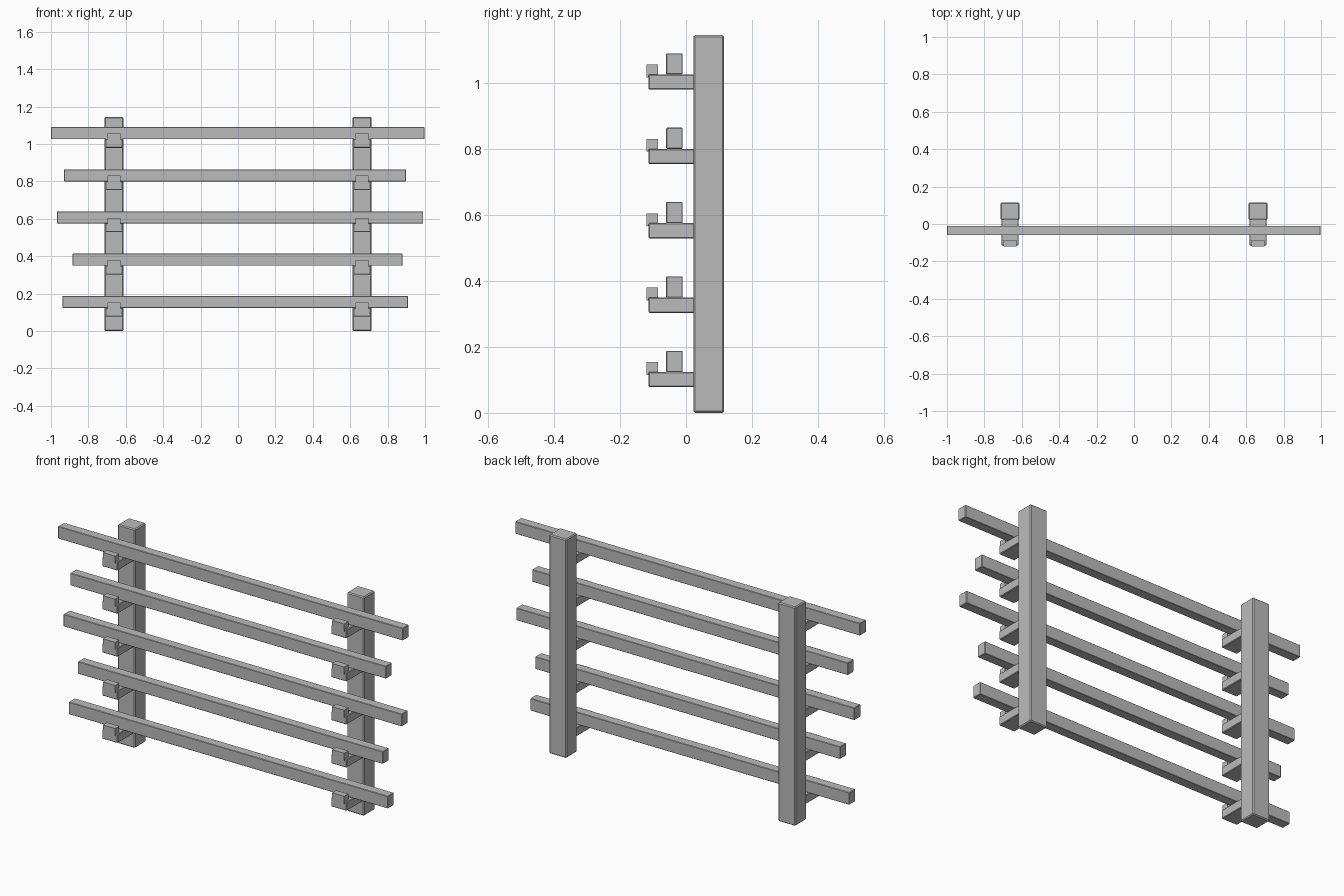
import bpy

cube = bpy.data.objects.get("Cube")
if cube:
    bpy.data.objects.remove(cube, do_unlink=True)

# One plain grey for the whole rack
grey = bpy.data.materials.new("plain grey")
grey.use_nodes = True
COLOUR = (0.5, 0.5, 0.5, 1)
grey.diffuse_color = COLOUR
grey.node_tree.nodes["Principled BSDF"].inputs["Base Color"].default_value = COLOUR


def beam(name, x, y, z, bevel):
    """Box between (low, high) limits on each axis, with chamfered edges."""
    limits = (x, y, z)
    bpy.ops.mesh.primitive_cube_add(size=1, location=[(a + b) / 2 for a, b in limits])
    ob = bpy.context.object
    ob.name = ob.data.name = name
    ob.scale = [b - a for a, b in limits]
    bpy.ops.object.transform_apply(location=False, rotation=False, scale=True)
    ob.data.materials.append(grey)
    if bevel:
        mod = ob.modifiers.new("chamfer", "BEVEL")
        mod.width = bevel
        mod.segments = 1
    return ob


POST_X = 0.663
STEP = 0.2255
# Left and right ends of the rails, lowest first
RAIL_ENDS = [(-0.938, 0.909), (-0.885, 0.88), (-0.968, 0.99), (-0.93, 0.898), (-1, 0.996)]

# Upright posts with their brackets
for side, x in (("left", POST_X), ("right", -POST_X)):
    beam(f"{side}_post", (x - 0.05, x + 0.05), (0.023, 0.115), (0, 1.145), 0.005)
    for i in range(len(RAIL_ENDS)):
        z = 0.078 + i * STEP
        beam(f"{side}_bracket_arm_{i + 1}", (x - 0.045, x + 0.045),
             (-0.114, 0.026), (z, z + 0.046), 0.003)
        beam(f"{side}_bracket_lip_{i + 1}", (x - 0.035, x + 0.035),
             (-0.119, -0.085), (z + 0.037, z + 0.076), 0)

# Horizontal rails resting on the brackets
for i, ends in enumerate(RAIL_ENDS):
    z = 0.124 + i * STEP
    beam(f"rail_{i + 1}", ends, (-0.06, -0.01), (z, z + 0.064), 0.002)
